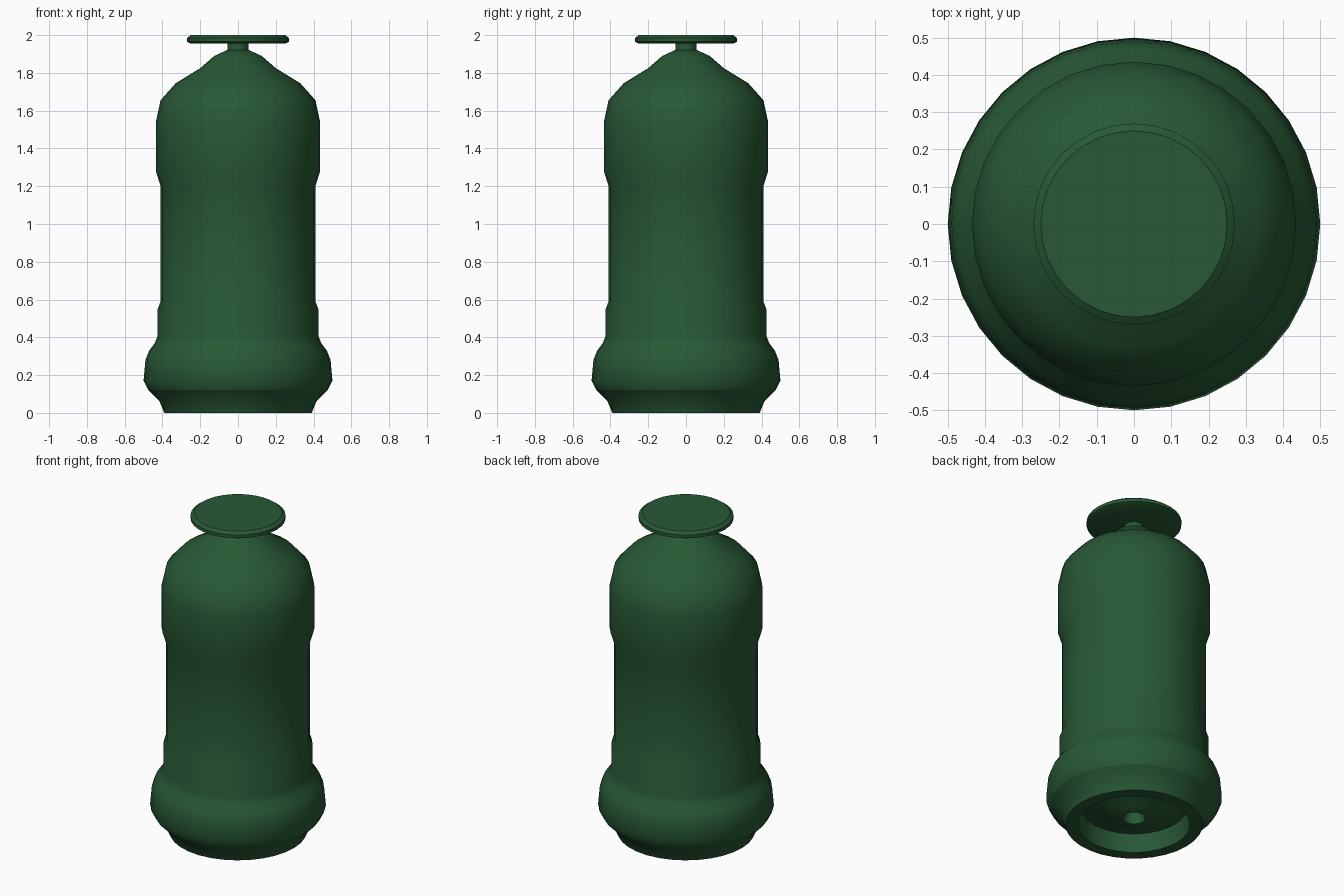
import bpy
import math

cube = bpy.data.objects.get("Cube")
if cube:
    bpy.data.objects.remove(cube, do_unlink=True)

SIDES = 32

green = bpy.data.materials.new("dark green")
green.use_nodes = True
COLOUR = (0.021, 0.098, 0.036, 1)
green.diffuse_color = COLOUR
green.node_tree.nodes["Principled BSDF"].inputs["Base Color"].default_value = COLOUR


def lathe(name, profile, cap_start=False, cap_end=False):
    """Turn a (radius, height) profile about z; list it bottom to top on the outside."""
    verts, faces = [], []
    for r, z in profile:
        for i in range(SIDES):
            a = math.tau * i / SIDES
            verts.append((r * math.cos(a), r * math.sin(a), z))
    for k in range(len(profile) - 1):
        for i in range(SIDES):
            j = (i + 1) % SIDES
            lo, hi = k * SIDES, (k + 1) * SIDES
            faces.append((lo + i, lo + j, hi + j, hi + i))
    if cap_start:
        faces.append(tuple(reversed(range(SIDES))))
    if cap_end:
        faces.append(tuple(range(len(verts) - SIDES, len(verts))))
    mesh = bpy.data.meshes.new(name)
    mesh.from_pydata(verts, [], faces)
    mesh.materials.append(green)
    obj = bpy.data.objects.new(name, mesh)
    bpy.context.collection.objects.link(obj)
    bpy.ops.object.select_all(action="DESELECT")
    obj.select_set(True)
    bpy.context.view_layer.objects.active = obj
    bpy.ops.object.shade_smooth_by_angle(angle=math.radians(35))
    return obj


# Hollow foot: central socket, recessed floor, rim and flared outside
lathe("base", [(0.05, 0.12), (0.065, 0.04), (0.12, 0.05), (0.2, 0.09),
               (0.3, 0.11), (0.32, 0), (0.39, 0), (0.415, 0.06),
               (0.475, 0.12)], cap_start=True)

# Bulging skirt, straight barrel, raised collar and shoulder
lathe("body", [(0.475, 0.12), (0.5, 0.17), (0.49, 0.28), (0.47, 0.33),
               (0.44, 0.37), (0.425, 0.41), (0.425, 0.55), (0.41, 0.59),
               (0.41, 1.2), (0.435, 1.28), (0.435, 1.54), (0.41, 1.655),
               (0.33, 1.745), (0.2, 1.825), (0.125, 1.89), (0.06, 1.92)],
      cap_end=True)

# Short neck and flat disc on top
lathe("neck", [(0.055, 1.915), (0.055, 1.96)])
lathe("top_disc", [(0.25, 1.955), (0.27, 1.965), (0.27, 1.985), (0.25, 2.0)],
      cap_start=True, cap_end=True)
